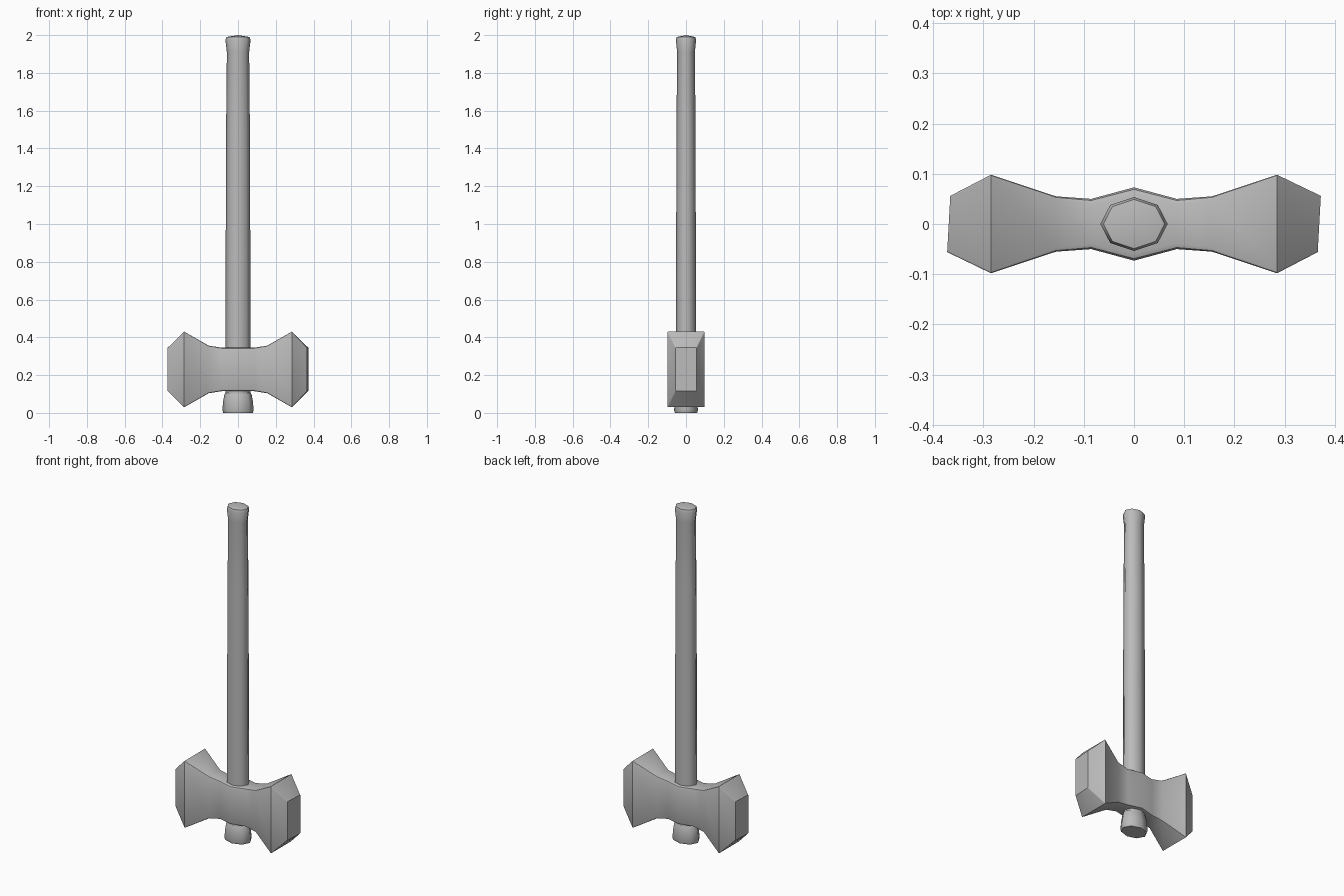
import bpy, bmesh
from math import sin, cos, pi, radians

cube = bpy.data.objects.get("Cube")
if cube:
    bpy.data.objects.remove(cube)

grey = bpy.data.materials.new("plain grey")
grey.use_nodes = True
GREY = (0.5, 0.5, 0.5, 1)
grey.diffuse_color = GREY
grey.node_tree.nodes["Principled BSDF"].inputs["Base Color"].default_value = GREY


def finish(name, bm, angle):
    """Turn a bmesh into a shaded object."""
    bmesh.ops.recalc_face_normals(bm, faces=bm.faces)
    mesh = bpy.data.meshes.new(name)
    bm.to_mesh(mesh)
    bm.free()
    mesh.materials.append(grey)
    obj = bpy.data.objects.new(name, mesh)
    bpy.context.collection.objects.link(obj)
    bpy.ops.object.select_all(action='DESELECT')
    obj.select_set(True)
    bpy.context.view_layer.objects.active = obj
    bpy.ops.object.shade_smooth_by_angle(angle=radians(angle))


def loft(bm, rings):
    """Bridge consecutive rings of points with quads."""
    loops = [[bm.verts.new(p) for p in ring] for ring in rings]
    n = len(loops[0])
    for a, b in zip(loops, loops[1:]):
        for i in range(n):
            j = (i + 1) % n
            bm.faces.new((a[i], a[j], b[j], b[i]))
    return loops


def oval_shaft(name, profile, sides=8, depth=0.8, tip=None):
    """Eight-sided oval lathe; the top is a low fan when a tip is given."""
    bm = bmesh.new()
    rings = [[(r * cos(2 * pi * i / sides), depth * r * sin(2 * pi * i / sides), z)
              for i in range(sides)] for z, r in profile]
    loops = loft(bm, rings)
    bm.faces.new(loops[0])
    if tip is None:
        bm.faces.new(loops[-1])
    else:
        top = bm.verts.new((0, 0, tip))
        for i in range(sides):
            bm.faces.new((loops[-1][i], loops[-1][(i + 1) % sides], top))
    finish(name, bm, 58)


# Shaft with flared grip end, and the knob under the head
oval_shaft("handle", [(0.09, 0.066), (0.35, 0.067), (1.5, 0.063), (1.91, 0.059),
                      (1.975, 0.067), (1.99, 0.061)], tip=2.0)
oval_shaft("bottom_knob", [(0, 0.078), (0.012, 0.083), (0.06, 0.079),
                           (0.098, 0.072), (0.112, 0.062)], depth=0.76)

MID_Z = 0.23


def section(x, half_y, half_z, r):
    """Rectangle with rounded corners across the head."""
    points = []
    for k, (sy, sz) in enumerate(((1, 1), (-1, 1), (-1, -1), (1, -1))):
        for step in range(3):
            a = pi / 2 * (k + step / 2)
            points.append((x, sy * (half_y - r) + r * cos(a),
                           MID_Z + sz * (half_z - r) + r * sin(a)))
    return points


# Double-faced head: half profile (x, half depth, half height, corner radius)
half = [(0.085, 0.05, 0.115, 0.011), (0.155, 0.055, 0.126, 0.007),
        (0.285, 0.098, 0.2, 0.004), (0.369, 0.056, 0.115, 0.003)]
stations = [(-x, y, z, r) for x, y, z, r in reversed(half)]
stations += [(0, 0.073, 0.115, 0.014)] + half
bm = bmesh.new()
loops = loft(bm, [section(*s) for s in stations])

# Striking faces are slightly skewed, with one nick on an upright edge of each
nicked_faces = set()
for side, loop in ((-1, loops[0]), (1, loops[-1])):
    bm.faces.new(loop)
    for v in loop:
        v.co.x += 0.055 * v.co.y
    edge = max((e for v in loop for e in v.link_edges
                if e.other_vert(v) in loop and v.co.y * side > 0),
               key=lambda e: e.calc_length())
    low, high = sorted(edge.verts, key=lambda v: v.co.z)
    centre = MID_Z - 0.03 * side
    for offset, depth in ((-0.03, 0), (0, 0.012), (0.03, 0)):
        edge = next(e for e in low.link_edges if e.other_vert(low) == high)
        fraction = (centre + offset - low.co.z) / (high.co.z - low.co.z)
        low = bmesh.utils.edge_split(edge, low, fraction)[1]
        low.co.x -= depth * side
        low.co.y -= depth * side
    nicked_faces.update(low.link_faces)
bmesh.ops.triangulate(bm, faces=list(nicked_faces))
finish("hammer_head", bm, 38)
